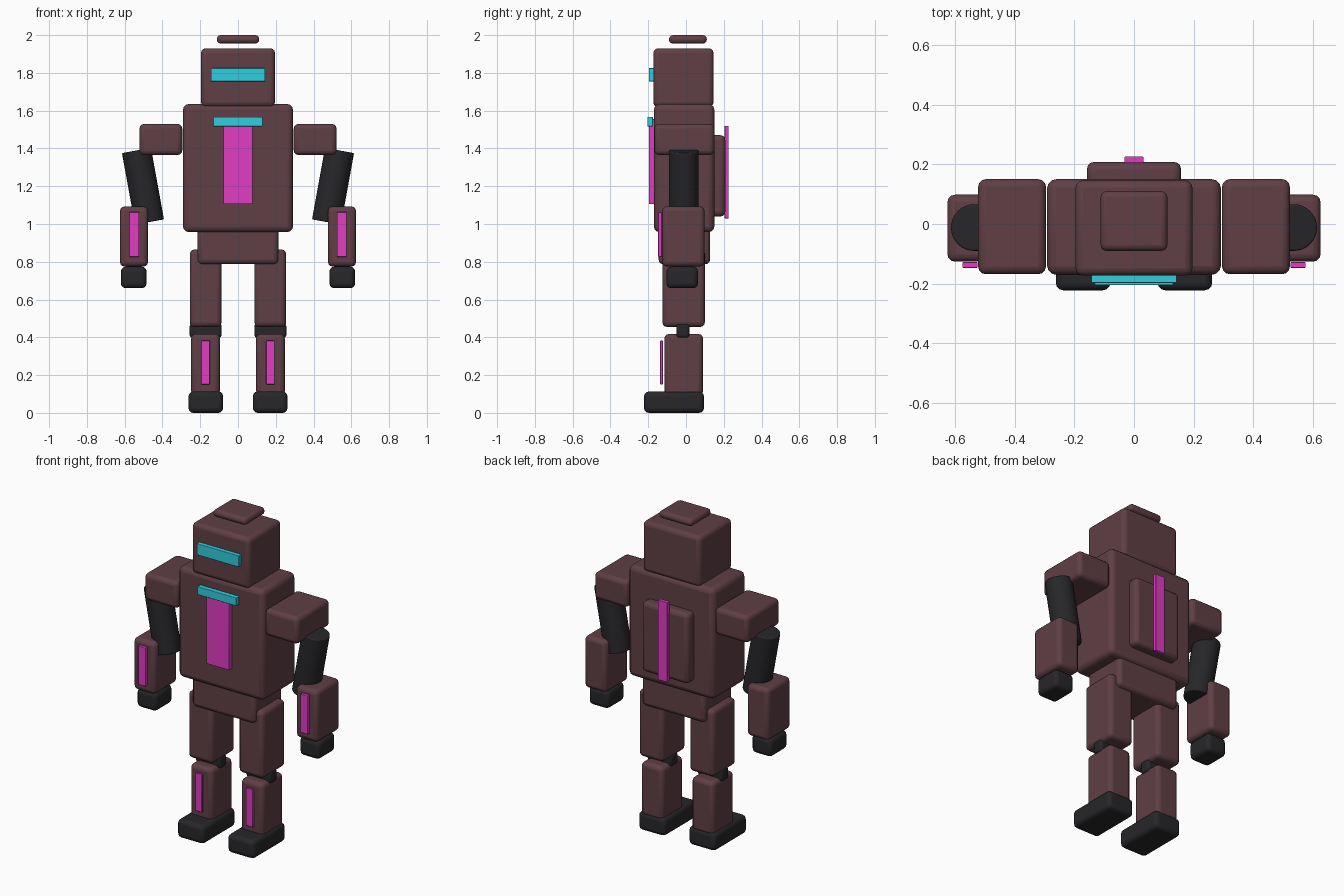
import bpy, math

if "Cube" in bpy.data.objects:
    bpy.data.objects.remove(bpy.data.objects["Cube"])


def material(name, rgb):
    m = bpy.data.materials.new(name)
    m.diffuse_color = (*rgb, 1)
    m.use_nodes = True
    m.node_tree.nodes["Principled BSDF"].inputs["Base Color"].default_value = m.diffuse_color
    return m


BODY = material("body_maroon", (0.115, 0.05, 0.06))
DARK = material("dark_rubber", (0.02, 0.02, 0.023))
CYAN = material("cyan_glow", (0.03, 0.62, 0.75))
PINK = material("magenta_glow", (0.75, 0.045, 0.55))


def finish(ob, name, mat, bevel):
    ob.name = name
    ob.data.materials.append(mat)
    if bevel:
        mod = ob.modifiers.new("bevel", 'BEVEL')
        mod.width, mod.segments = bevel, 3
        mod.limit_method = 'ANGLE'
        mod.angle_limit = math.radians(40)
    bpy.ops.object.shade_smooth_by_angle(angle=math.radians(35))


def box(name, x, y, z, mat, bevel=0.025):
    """Rounded box from (min, max) ranges on each axis."""
    spans = [sorted(r) for r in (x, y, z)]
    bpy.ops.mesh.primitive_cube_add(size=1, location=[(a + b) / 2 for a, b in spans])
    ob = bpy.context.object
    ob.scale = [b - a for a, b in spans]
    bpy.ops.object.transform_apply(location=False, rotation=False, scale=True)
    finish(ob, name, mat, bevel)


def centre_box(name, half_width, y, z, mat, bevel=0.025):
    box(name, (-half_width, half_width), y, z, mat, bevel)


# Head, torso and backpack
centre_box("head_cap", 0.112, (-0.09, 0.11), (1.955, 2.0), BODY, 0.02)
centre_box("head", 0.196, (-0.173, 0.146), (1.62, 1.93), BODY)
centre_box("visor", 0.143, (-0.197, -0.165), (1.755, 1.825), CYAN, 0.003)
centre_box("torso", 0.291, (-0.17, 0.15), (0.957, 1.635), BODY, 0.03)
centre_box("pelvis", 0.214, (-0.145, 0.128), (0.787, 1.0), BODY)
centre_box("backpack", 0.158, (0.12, 0.208), (1.04, 1.47), BODY)
centre_box("back_strip", 0.032, (0.204, 0.226), (1.03, 1.52), PINK, 0.003)
centre_box("chest_panel", 0.077, (-0.196, -0.168), (1.105, 1.555), PINK, 0.003)
centre_box("chest_bar", 0.132, (-0.205, -0.175), (1.517, 1.567), CYAN, 0.003)

# Limbs, built once per side
for side, s in (("left", 1), ("right", -1)):
    def limb(part, x, y, z, mat, bevel=0.025):
        box(f"{side}_{part}", (s * x[0], s * x[1]), y, z, mat, bevel)

    # Arm
    limb("shoulder", (0.295, 0.522), (-0.168, 0.15), (1.365, 1.53), BODY)
    bpy.ops.mesh.primitive_cylinder_add(
        vertices=32, radius=0.078, depth=0.385,
        location=(s * 0.503, -0.012, 1.2), rotation=(0, s * math.radians(10.3), 0))
    finish(bpy.context.object, f"{side}_upper_arm", DARK, 0.006)
    limb("forearm", (0.476, 0.625), (-0.126, 0.098), (0.775, 1.093), BODY)
    limb("forearm_strip", (0.524, 0.575), (-0.147, -0.128), (0.826, 1.063), PINK, 0.003)
    limb("hand", (0.484, 0.62), (-0.103, 0.063), (0.66, 0.774), DARK)

    # Leg
    limb("thigh", (0.087, 0.255), (-0.125, 0.1), (0.455, 0.865), BODY)
    limb("knee", (0.087, 0.256), (-0.051, 0.018), (0.397, 0.475), DARK, 0.016)
    limb("shin", (0.096, 0.248), (-0.115, 0.09), (0.09, 0.418), BODY)
    limb("shin_strip", (0.149, 0.194), (-0.137, -0.122), (0.151, 0.382), PINK, 0.003)
    limb("foot", (0.079, 0.262), (-0.222, 0.095), (0, 0.113), DARK)
